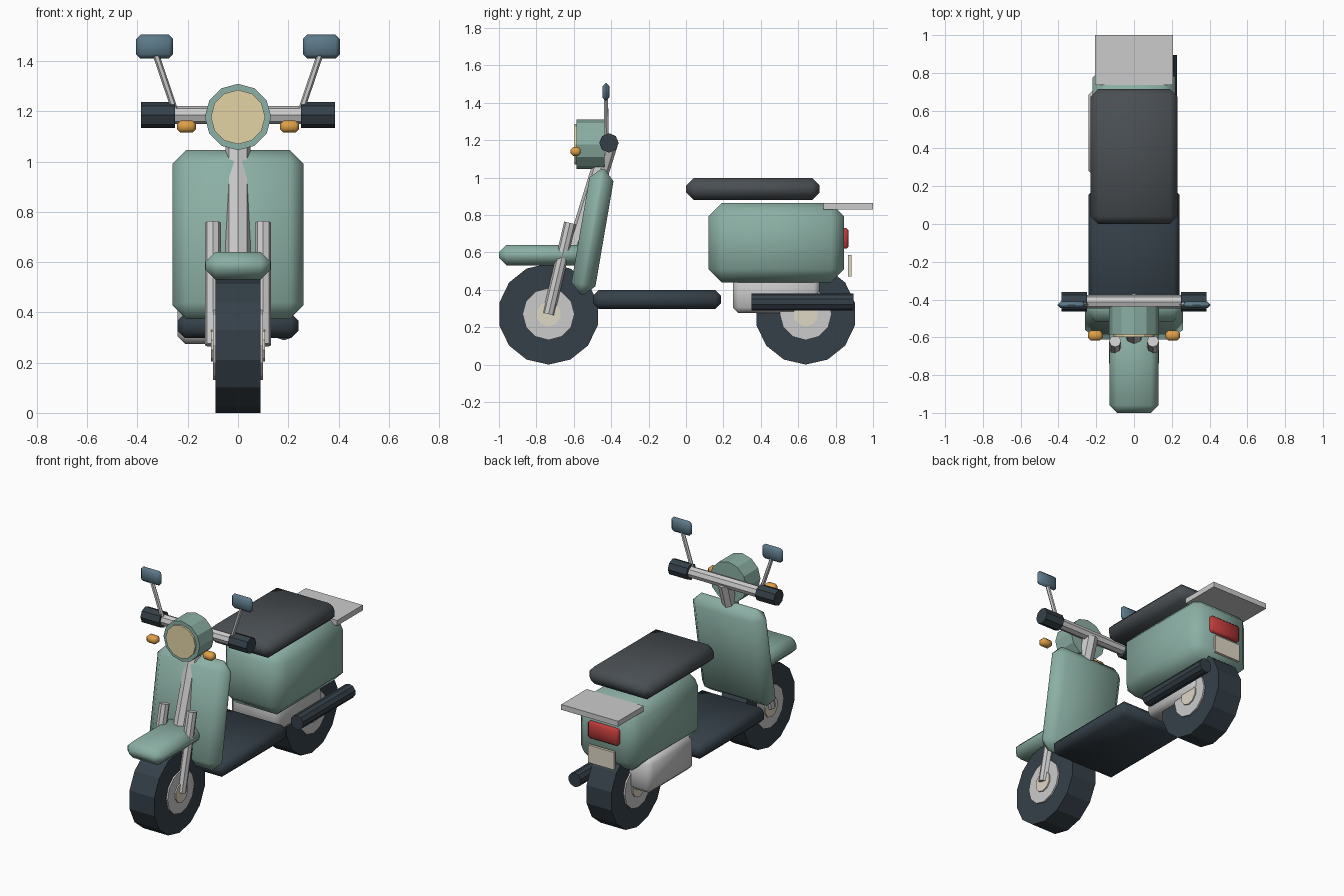
import bpy, bmesh
from mathutils import Vector, Matrix

if "Cube" in bpy.data.objects:
    bpy.data.objects.remove(bpy.data.objects["Cube"])


def material(name, rgb):
    # display colour (0-255) to linear diffuse colour
    m = bpy.data.materials.new(name)
    m.diffuse_color = (*[(c / 255) ** 2.2 for c in rgb], 1)
    m.use_nodes = True
    m.node_tree.nodes["Principled BSDF"].inputs["Base Color"].default_value = m.diffuse_color
    return m


GREEN = material("sage_paint", (138, 174, 163))
RUBBER = material("dark_rubber", (56, 66, 74))
SEAT = material("seat_vinyl", (75, 80, 84))
CREAM = material("cream", (222, 214, 196))
LENS = material("lens_yellow", (226, 211, 165))
AMBER = material("amber", (222, 158, 72))
RED = material("tail_red", (190, 62, 62))
GLASS = material("mirror_blue", (92, 120, 136))


def finish(name, bm, mat, smooth):
    me = bpy.data.meshes.new(name)
    bm.to_mesh(me)
    bm.free()
    for p in me.polygons:
        p.use_smooth = smooth
    if mat:
        me.materials.append(mat)
    ob = bpy.data.objects.new(name, me)
    bpy.context.collection.objects.link(ob)
    return ob


def box(name, x, y, z, mat=None, bevel=0.0, tilt=0.0):
    # chamfered box from (min, max) ranges, optionally tilted about its centre
    bm = bmesh.new()
    bmesh.ops.create_cube(bm, size=1)
    size = [b - a for a, b in (x, y, z)]
    bmesh.ops.scale(bm, vec=size, verts=bm.verts)
    if bevel:
        bmesh.ops.bevel(bm, geom=bm.edges[:], offset=bevel, segments=1,
                        affect='EDGES', clamp_overlap=True)
    ob = finish(name, bm, mat, bevel > 0)
    ob.location = [(a + b) / 2 for a, b in (x, y, z)]
    ob.rotation_euler.x = tilt
    return ob


def tube(name, p0, p1, r, sides, mat=None):
    # flat-sided cylinder between two points
    a, b = Vector(p0), Vector(p1)
    bm = bmesh.new()
    bmesh.ops.create_cone(bm, cap_ends=True, segments=sides, radius1=r,
                          radius2=r, depth=(b - a).length)
    q = (b - a).to_track_quat('Z', 'Y').to_matrix().to_4x4()
    bm.transform(Matrix.Translation((a + b) / 2) @ q)
    return finish(name, bm, mat, False)


# wheels
for label, y in (("front", -0.735), ("rear", 0.64)):
    for part, half, r, n, mat in (("tire", 0.09, 0.27, 14, RUBBER),
                                  ("rim", 0.1, 0.139, 12, None),
                                  ("hub", 0.108, 0.066, 10, CREAM)):
        tube(f"{label}_{part}", (-half, y, 0.27), (half, y, 0.27), r, n, mat)

# bodywork
box("front_fender", (-0.13, 0.13), (-1.0, -0.48), (0.53, 0.64), GREEN, 0.04)
box("leg_shield", (-0.26, 0.26), (-0.565, -0.435), (0.37, 1.05), GREEN, 0.055, -0.17)
box("floorboard", (-0.24, 0.24), (-0.497, 0.187), (0.297, 0.398), RUBBER, 0.03)
box("rear_body", (-0.22, 0.22), (0.12, 0.845), (0.44, 0.863), GREEN, 0.07)
box("seat", (-0.23, 0.23), (0.0, 0.715), (0.88, 0.997), SEAT, 0.04)
box("rear_rack", (-0.207, 0.207), (0.735, 1.0), (0.83, 0.865))
box("tail_light", (-0.11, 0.11), (0.825, 0.868), (0.62, 0.73), RED, 0.01)
box("rear_plate", (-0.095, 0.095), (0.866, 0.884), (0.47, 0.585), CREAM)

# engine and exhaust
box("engine_case", (-0.24, 0.12), (0.25, 0.715), (0.275, 0.5), None, 0.03)
tube("exhaust", (0.183, 0.35, 0.335), (0.183, 0.895, 0.335), 0.046, 10, RUBBER)

# steering column and headlight
tube("steering_column", (0, -0.594, 0.6), (0, -0.415, 1.18), 0.05, 8)
tube("headlight_shell", (0, -0.585, 1.177), (0, -0.437, 1.177), 0.132, 12, GREEN)
tube("headlight_lens", (0, -0.597, 1.177), (0, -0.57, 1.177), 0.108, 12, LENS)
tube("handlebar", (-0.26, -0.412, 1.185), (0.26, -0.412, 1.185), 0.036, 8)

# mirrored pairs: fork, grips, signals, mirrors
for side, s in (("left", -1), ("right", 1)):
    def span(a, b):
        return tuple(sorted((s * a, s * b)))
    tube(f"fork_{side}", (s * 0.1, -0.735, 0.27), (s * 0.1, -0.62, 0.757), 0.032, 8)
    tube(f"grip_{side}", (s * 0.25, -0.412, 1.185), (s * 0.385, -0.412, 1.185),
         0.052, 8, RUBBER)
    box(f"turn_signal_{side}", span(0.167, 0.243), (-0.617, -0.563),
        (1.115, 1.163), AMBER, 0.014)
    tube(f"mirror_stem_{side}", (s * 0.25, -0.425, 1.2), (s * 0.328, -0.428, 1.43),
         0.013, 6)
    box(f"mirror_{side}", span(0.258, 0.405), (-0.446, -0.41),
        (1.41, 1.505), GLASS, 0.017)
